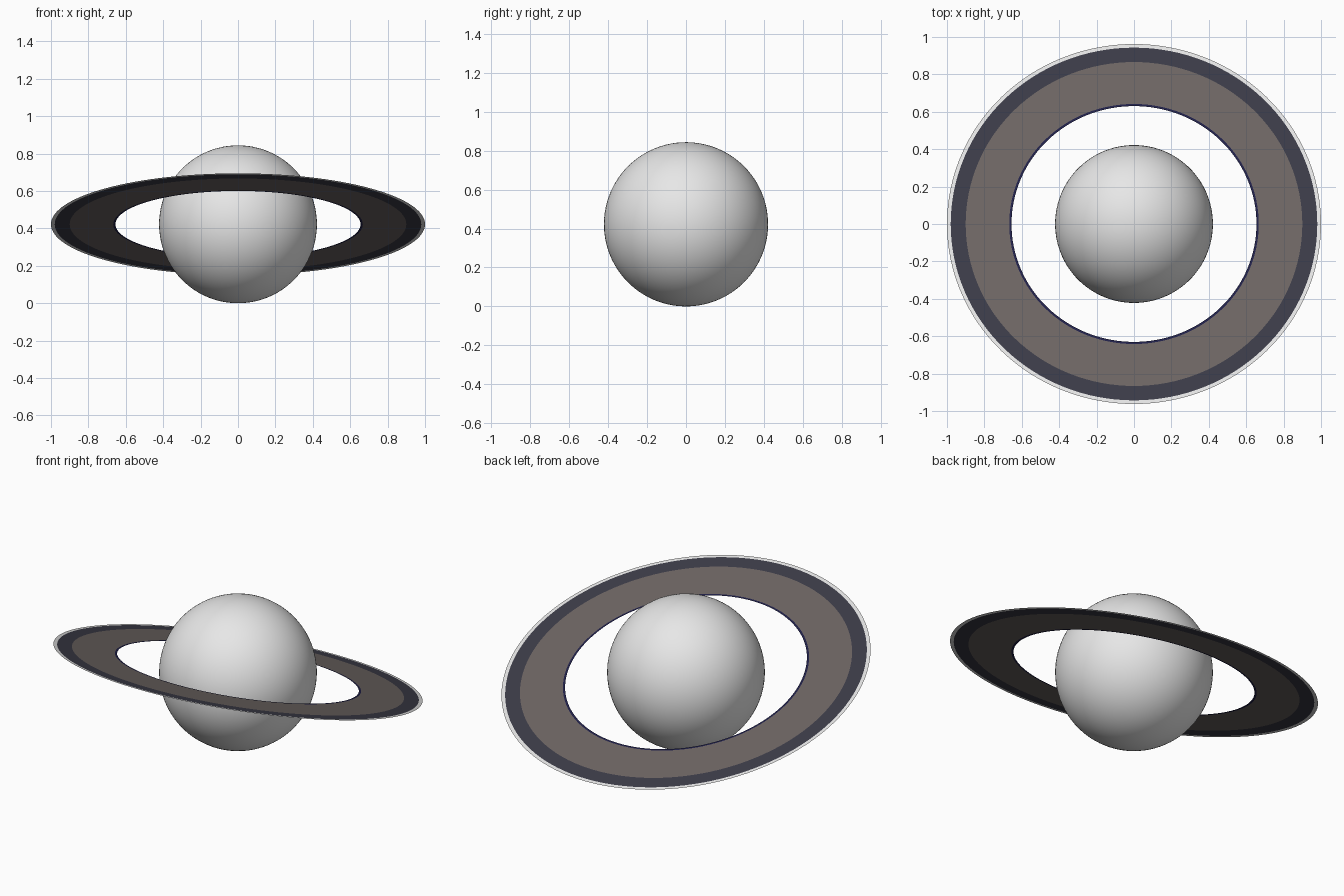
import bpy, bmesh, math

if "Cube" in bpy.data.objects:
    bpy.data.objects.remove(bpy.data.objects["Cube"])

R = 0.422                    # planet radius, also its centre height
TILT = math.radians(-15.8)   # front edge of the rings is raised
SEGS = 128


def material(name, rgb):
    m = bpy.data.materials.new(name)
    m.diffuse_color = (*rgb, 1.0)
    m.use_nodes = True
    m.node_tree.nodes["Principled BSDF"].inputs["Base Color"].default_value = m.diffuse_color
    return m


pale_grey = material("pale_grey", (0.8, 0.8, 0.8))
slate = material("dark_slate", (0.045, 0.045, 0.064))
brown = material("grey_brown", (0.156, 0.132, 0.126))
navy = material("navy", (0.015, 0.015, 0.07))

# Planet: smooth sphere resting on the ground
bpy.ops.mesh.primitive_uv_sphere_add(segments=96, ring_count=48, radius=R,
                                     location=(0, 0, R), rotation=(TILT, 0, 0))
planet = bpy.context.object
planet.name = "planet"
planet.data.materials.append(pale_grey)
bpy.ops.object.shade_smooth()

# Rings: one flat sheet of concentric bands, inner to outer
radii = [0.655, 0.667, 0.90, 0.98, 1.0]
bm = bmesh.new()
loops = [[bm.verts.new((r * math.cos(2 * math.pi * i / SEGS),
                        r * math.sin(2 * math.pi * i / SEGS), 0))
          for i in range(SEGS)] for r in radii]
for band, (a, b) in enumerate(zip(loops, loops[1:])):
    for i in range(SEGS):
        j = (i + 1) % SEGS
        face = bm.faces.new((a[i], b[i], b[j], a[j]))
        face.material_index = band
mesh = bpy.data.meshes.new("rings")
bm.to_mesh(mesh)
bm.free()
for m in (navy, brown, slate, pale_grey):
    mesh.materials.append(m)
rings = bpy.data.objects.new("rings", mesh)
rings.location = (0, 0, R)
rings.rotation_euler = (TILT, 0, 0)
bpy.context.collection.objects.link(rings)
